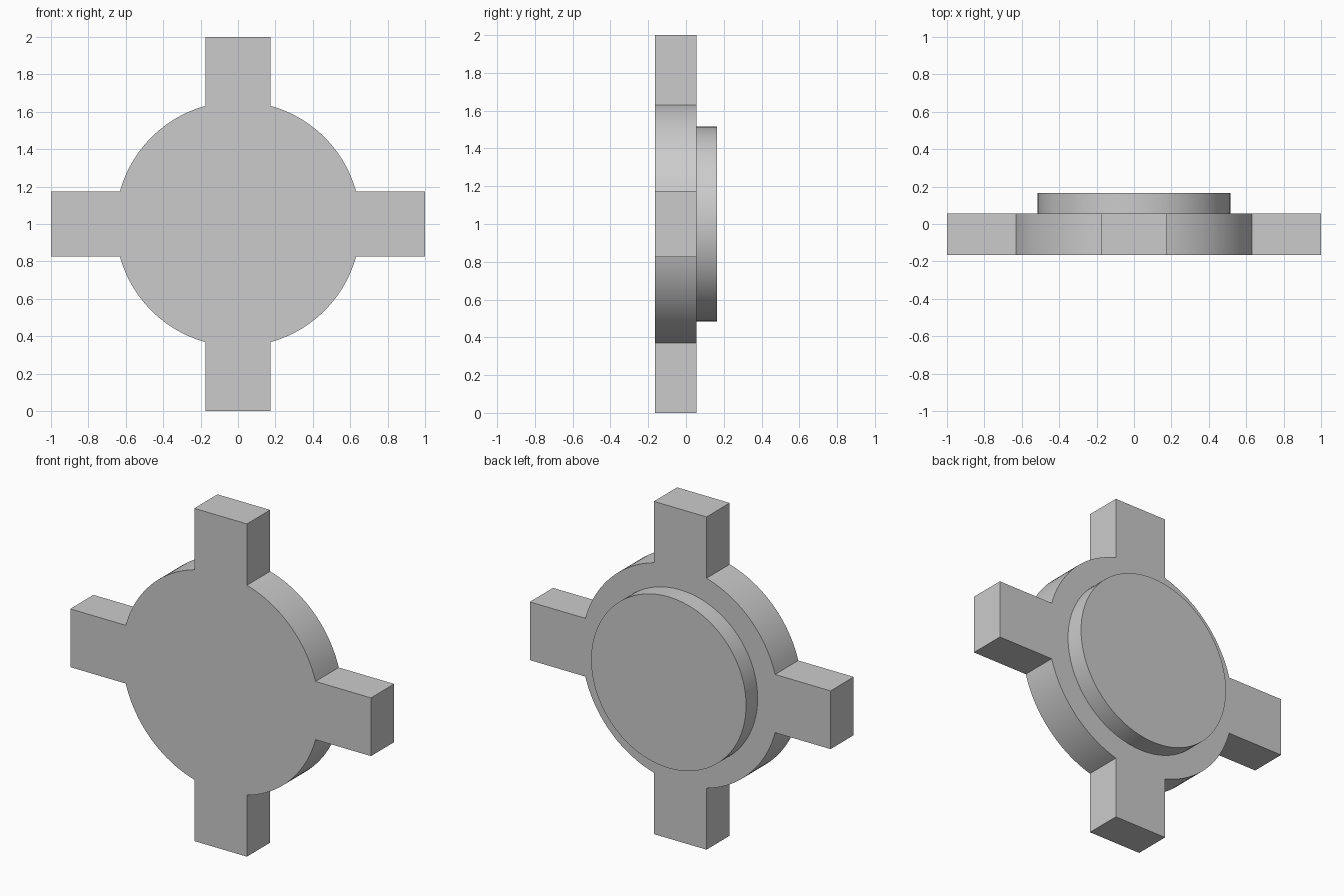
import bpy, bmesh, math

cube = bpy.data.objects.get("Cube")
if cube:
    bpy.data.objects.remove(cube, do_unlink=True)

HUB_R, ARM_HALF, BOSS_R = 0.655, 0.175, 0.515
FRONT, STEP, BACK = -0.165, 0.055, 0.165
CENTRE_Z = 1.0

grey = bpy.data.materials.new("plain_grey")
grey.use_nodes = True
colour = (0.6, 0.6, 0.6, 1)
grey.diffuse_color = colour
grey.node_tree.nodes["Principled BSDF"].inputs["Base Color"].default_value = colour


def extrude_outline(name, outline, y0, y1):
    """Make a solid from an (x, z) outline, running from y0 to y1."""
    bm = bmesh.new()
    face = bm.faces.new([bm.verts.new((x, y0, z + CENTRE_Z)) for x, z in outline])
    result = bmesh.ops.extrude_face_region(bm, geom=[face], use_keep_orig=True)
    moved = [v for v in result["geom"] if isinstance(v, bmesh.types.BMVert)]
    bmesh.ops.translate(bm, verts=moved, vec=(0, y1 - y0, 0))
    bmesh.ops.recalc_face_normals(bm, faces=bm.faces)
    mesh = bpy.data.meshes.new(name)
    bm.to_mesh(mesh)
    bm.free()
    mesh.materials.append(grey)
    obj = bpy.data.objects.new(name, mesh)
    bpy.context.collection.objects.link(obj)
    bpy.ops.object.select_all(action="DESELECT")
    obj.select_set(True)
    bpy.context.view_layer.objects.active = obj
    bpy.ops.object.shade_smooth_by_angle(angle=math.radians(30))
    return obj


def arc(radius, start, end, steps):
    angles = [start + (end - start) * i / steps for i in range(steps + 1)]
    return [(radius * math.cos(a), radius * math.sin(a)) for a in angles]


# Round plate with four square-ended arms: one quarter, turned four times
corner = math.asin(ARM_HALF / HUB_R)
quarter = [(1, -ARM_HALF), (1, ARM_HALF)]
quarter += arc(HUB_R, corner, math.pi / 2 - corner, 20)
outline = []
for turn in range(4):
    c, s = math.cos(turn * math.pi / 2), math.sin(turn * math.pi / 2)
    outline += [(x * c - z * s, x * s + z * c) for x, z in quarter]
extrude_outline("cross_plate", outline, FRONT, STEP)

# Raised round boss on the back
extrude_outline("back_boss", arc(BOSS_R, 0, math.tau, 96)[:-1], STEP, BACK)
